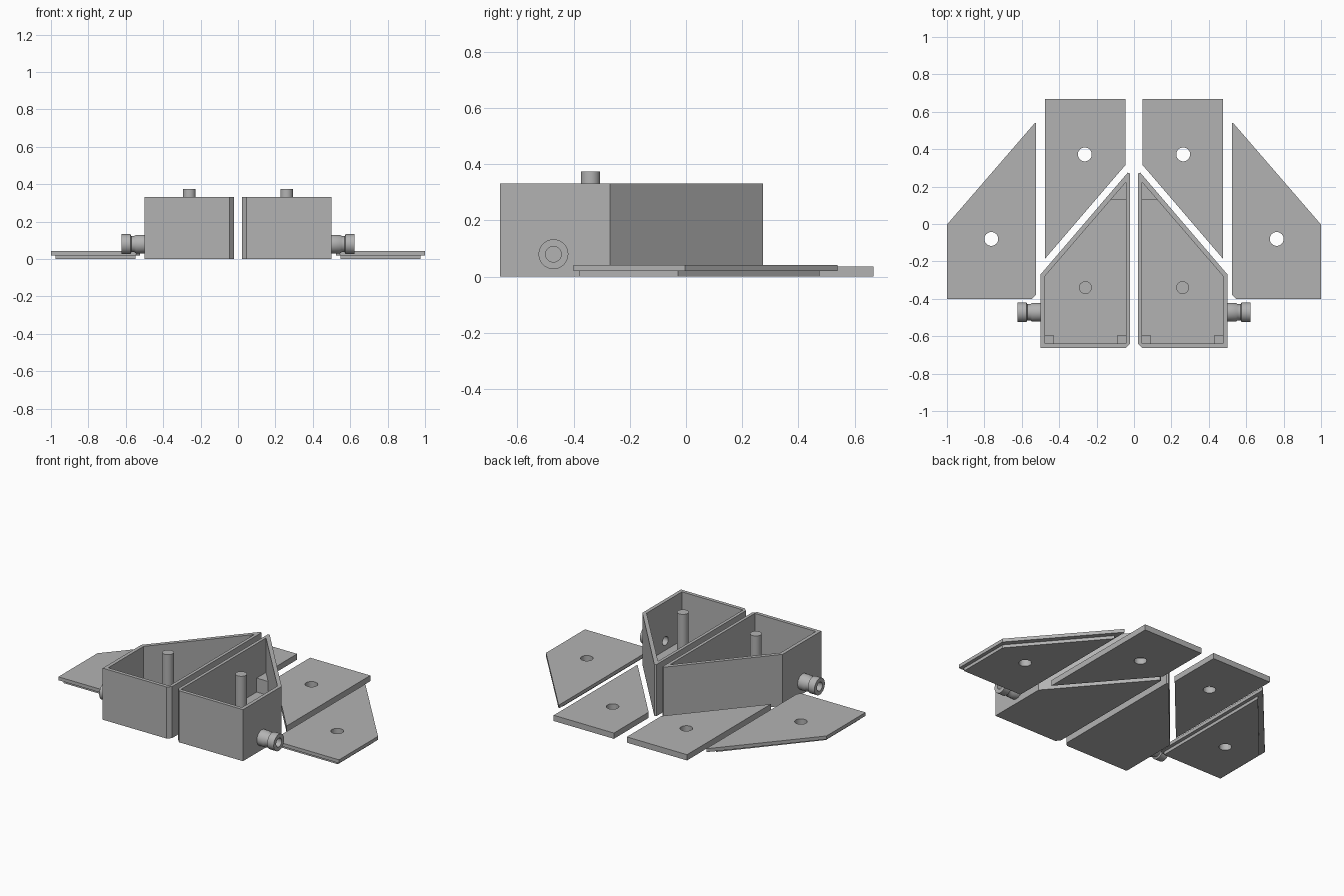
import bpy
import bmesh
from math import cos, sin, tau, radians
from mathutils import Matrix

if "Cube" in bpy.data.objects:
    bpy.data.objects.remove(bpy.data.objects["Cube"], do_unlink=True)

grey = bpy.data.materials.new("plain grey")
grey.use_nodes = True
grey.diffuse_color = (0.45, 0.45, 0.45, 1)
grey.node_tree.nodes["Principled BSDF"].inputs["Base Color"].default_value = (0.45, 0.45, 0.45, 1)

WALL_TOP = 0.332
FLOOR = 0.02
POST = (0.26, -0.34)
PIPE_Y, PIPE_Z = -0.472, 0.08


def finish(name, bm, smooth=False):
    bmesh.ops.recalc_face_normals(bm, faces=bm.faces)
    mesh = bpy.data.meshes.new(name)
    bm.to_mesh(mesh)
    bm.free()
    mesh.materials.append(grey)
    obj = bpy.data.objects.new(name, mesh)
    bpy.context.collection.objects.link(obj)
    if smooth:
        bpy.ops.object.select_all(action='DESELECT')
        obj.select_set(True)
        bpy.context.view_layer.objects.active = obj
        bpy.ops.object.shade_smooth_by_angle(angle=radians(35))
    return obj


def prism(name, outline, z0, z1, side):
    """Upright prism over an outline, mirrored by side."""
    bm = bmesh.new()
    base = bm.faces.new([bm.verts.new((side * x, y, z0)) for x, y in outline])
    top = bmesh.ops.extrude_face_region(bm, geom=[base])["geom"]
    for v in top:
        if isinstance(v, bmesh.types.BMVert):
            v.co.z = z1
    return finish(name, bm)


def rod(name, x, y, z, radius, length, axis='Z', smooth=True):
    """Cylinder centred on a point."""
    bm = bmesh.new()
    turn = Matrix.Rotation(radians(90), 4, 'Y') if axis == 'X' else Matrix()
    bmesh.ops.create_cone(bm, cap_ends=True, segments=40, radius1=radius, radius2=radius,
                          depth=length, matrix=Matrix.Translation((x, y, z)) @ turn)
    return finish(name, bm, smooth)


def cut(obj, cutter):
    mod = obj.modifiers.new("cut", 'BOOLEAN')
    mod.solver = 'EXACT'
    mod.object = cutter
    bpy.context.view_layer.objects.active = obj
    bpy.ops.object.modifier_apply(modifier=mod.name)
    bpy.data.objects.remove(cutter, do_unlink=True)


def lathe_x(name, profile, side):
    """Closed ring profile of (x, radius) turned about the pipe axis."""
    bm = bmesh.new()
    n = 40
    rings = [[bm.verts.new((side * x, PIPE_Y + r * cos(tau * i / n), PIPE_Z + r * sin(tau * i / n)))
              for i in range(n)] for x, r in profile]
    for a, b in zip(rings, rings[1:] + rings[:1]):
        for i in range(n):
            j = (i + 1) % n
            bm.faces.new((a[i], a[j], b[j], b[i]))
    return finish(name, bm, True)


tray_outer = [(0.022, -0.64), (0.045, -0.663), (0.5, -0.663), (0.5, -0.27),
              (0.033, 0.275), (0.022, 0.27)]
tray_inner = [(0.042, -0.64), (0.477, -0.64), (0.477, -0.28), (0.042, 0.225)]
tip_block = [(0.042, 0.13), (0.124, 0.13), (0.042, 0.225)]
inner_plate = [(0.046, 0.668), (0.475, 0.668), (0.475, -0.185), (0.046, 0.315)]
lid_top = [(0.525, 0.54), (0.525, -0.38), (0.545, -0.4), (1, -0.4), (1, -0.003), (0.533, 0.537)]
lid_rim = [(0.547, 0.475), (0.547, -0.38), (0.977, -0.38), (0.977, -0.028)]
pipe_profile = [(0.5, 0.028), (0.5, 0.05), (0.545, 0.05), (0.555, 0.043), (0.57, 0.043),
                (0.575, 0.053), (0.622, 0.053), (0.622, 0.028)]

for side, label in ((1, "left"), (-1, "right")):
    # Open tray with a pipe hole through its outer wall
    tray = prism(label + "_tray", tray_outer, 0, WALL_TOP, side)
    cut(tray, prism("cutter", tray_inner, FLOOR, 1, side))
    cut(tray, rod("cutter", side * 0.49, PIPE_Y, PIPE_Z, 0.028, 0.08, 'X', False))

    # Centre post, corner blocks and tip block standing on the tray floor
    rod(label + "_post", side * POST[0], POST[1], (FLOOR + 0.375) / 2, 0.034, 0.375 - FLOOR)
    for x, place in ((0.042, "inner"), (0.43, "outer")):
        square = [(x, -0.64), (x + 0.047, -0.64), (x + 0.047, -0.593), (x, -0.593)]
        prism(f"{label}_{place}_corner_block", square, FLOOR, 0.11, side)
    prism(label + "_tip_block", tip_block, FLOOR, 0.11, side)

    # Hose connector
    lathe_x(label + "_pipe", pipe_profile, side)

    # Flat plate behind the tray
    plate = prism(label + "_inner_plate", inner_plate, 0, 0.037, side)
    cut(plate, rod("cutter", side * 0.263, 0.372, 0, 0.037, 1, smooth=False))

    # Lid beside the tray, with a smaller plug layer underneath
    for name, outline, z0, z1 in (("lid", lid_top, 0.02, 0.042), ("lid_plug", lid_rim, 0, 0.02)):
        layer = prism(f"{label}_{name}", outline, z0, z1, side)
        cut(layer, rod("cutter", side * 0.763, -0.08, 0, 0.037, 1, smooth=False))
